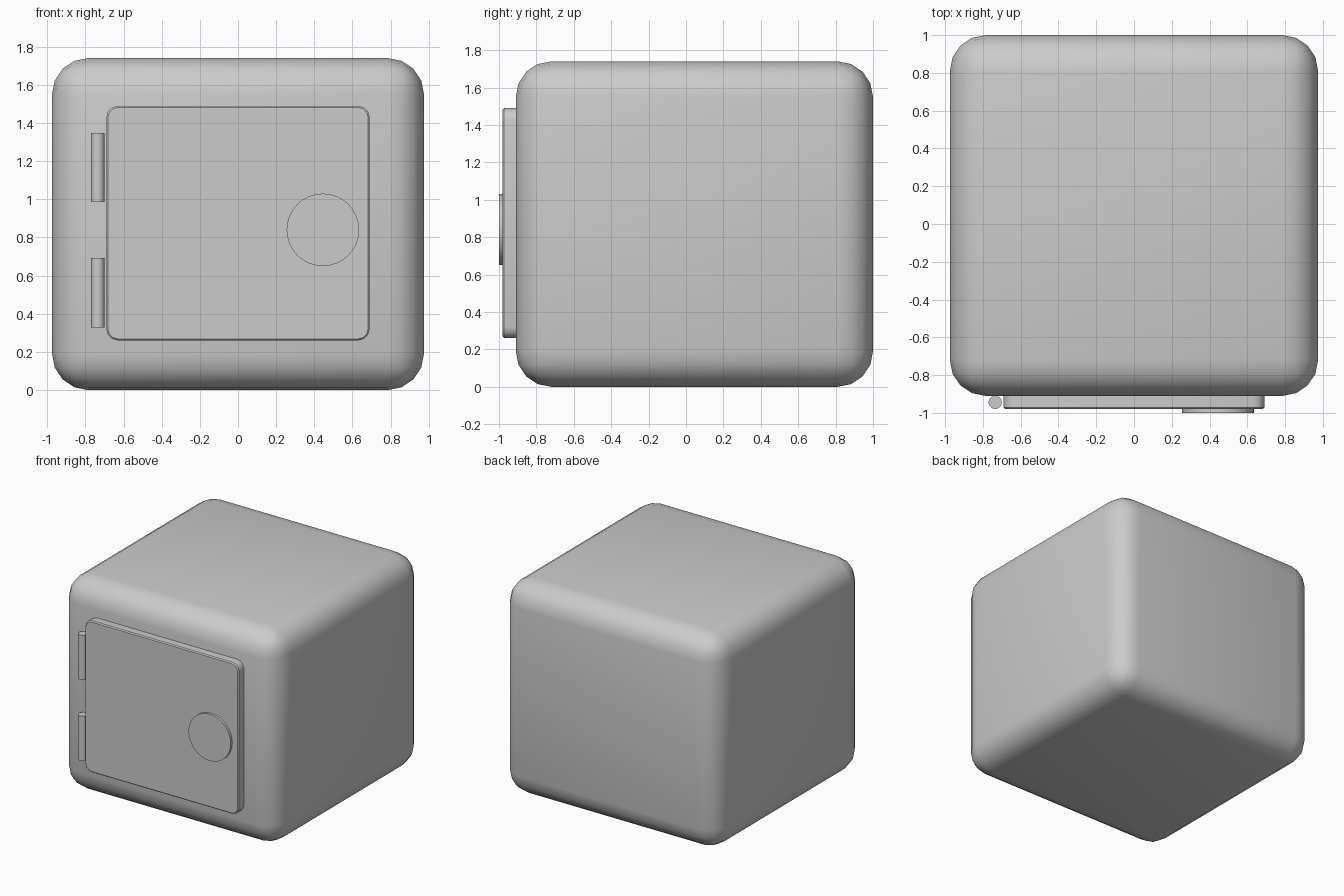
import bpy, bmesh, math
from mathutils import Matrix, Vector

if "Cube" in bpy.data.objects:
    bpy.data.objects.remove(bpy.data.objects["Cube"])


def finish(bm, name, angle=40):
    mesh = bpy.data.meshes.new(name)
    bm.to_mesh(mesh)
    bm.free()
    obj = bpy.data.objects.new(name, mesh)
    bpy.context.collection.objects.link(obj)
    bpy.ops.object.select_all(action='DESELECT')
    obj.select_set(True)
    bpy.context.view_layer.objects.active = obj
    bpy.ops.object.shade_smooth_by_angle(angle=math.radians(angle))
    return obj


def box(lo, hi):
    lo, hi = Vector(lo), Vector(hi)
    bm = bmesh.new()
    bmesh.ops.create_cube(bm, size=1, matrix=Matrix.Translation((lo + hi) / 2)
                          @ Matrix.Diagonal((*(hi - lo), 1)))
    return bm


def cylinder(name, centre, radius, depth, sides, rotation=Matrix()):
    bm = bmesh.new()
    bmesh.ops.create_cone(bm, cap_ends=True, segments=sides, radius1=radius,
                          radius2=radius, depth=depth,
                          matrix=Matrix.Translation(centre) @ rotation)
    return finish(bm, name)


def bevel(bm, edges, offset, segments):
    bmesh.ops.bevel(bm, geom=edges, offset=offset, segments=segments,
                    profile=0.5, affect='EDGES')


# Safe body with large rounded edges
bm = box((-0.975, -0.91, 0), (0.975, 1.0, 1.74))
bevel(bm, bm.edges[:], 0.19, 4)
finish(bm, "safe_body")

# Door slab: rounded corners, then a fine chamfer around the front face
bm = box((-0.69, -0.98, 0.26), (0.69, -0.90, 1.49))
corners = [e for e in bm.edges
           if abs(e.verts[0].co.y - e.verts[1].co.y) > 0.05]
bevel(bm, corners, 0.06, 3)
rim = [e for e in bm.edges if all(v.co.y < -0.979 for v in e.verts)]
bevel(bm, rim, 0.008, 1)
finish(bm, "door")

# Round dial on the door face
cylinder("dial", (0.445, -0.985, 0.84), 0.19, 0.03, 32,
         Matrix.Rotation(math.pi / 2, 4, 'X'))

# Hinge barrels
for name, z in (("lower_hinge", 0.51), ("upper_hinge", 1.167)):
    cylinder(name, (-0.735, -0.944, z), 0.035, 0.363, 32)
